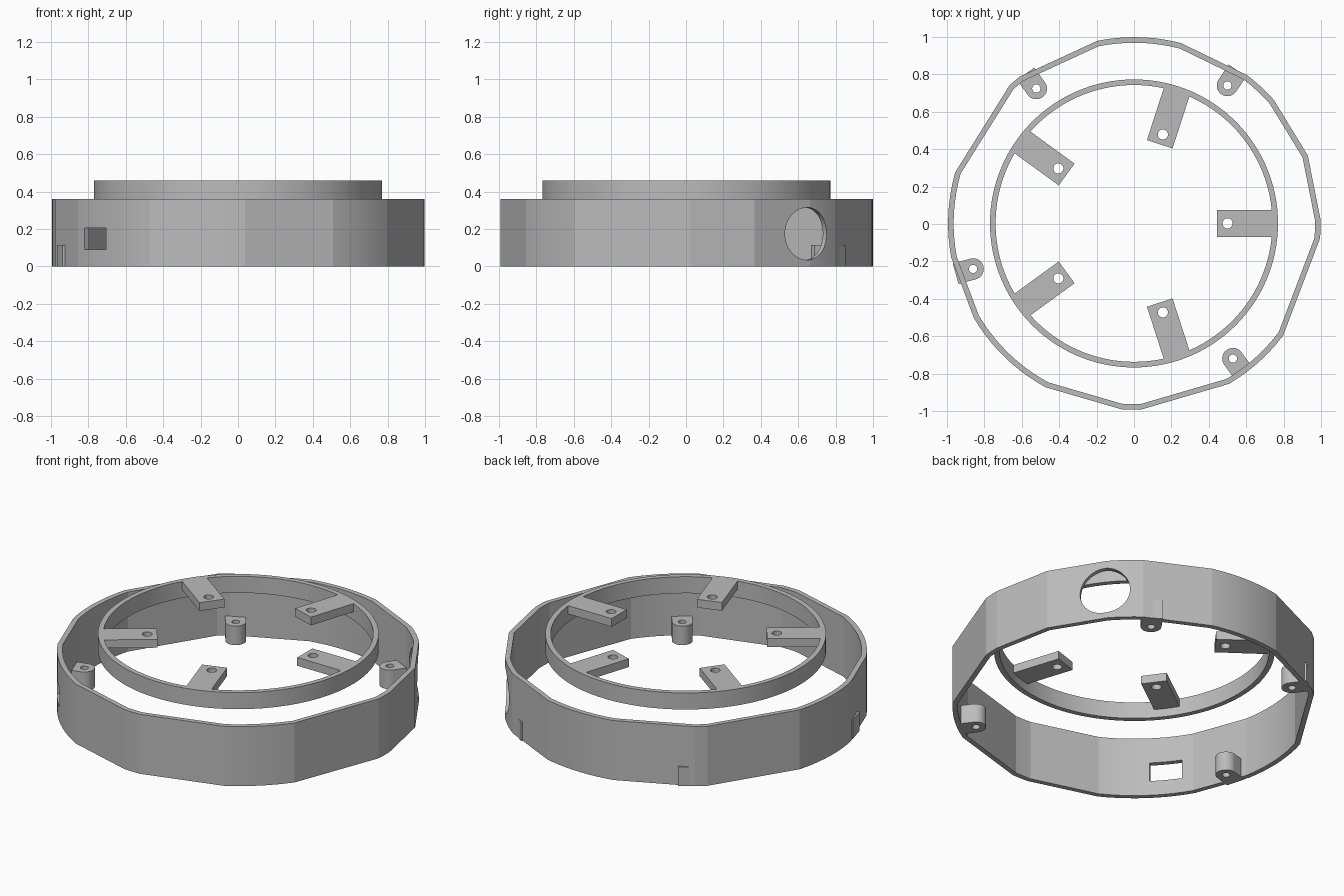
import bpy, bmesh
from math import sin, cos, radians, pi
from mathutils import Matrix, Vector

cube = bpy.data.objects.get("Cube")
if cube:
    bpy.data.objects.remove(cube, do_unlink=True)

grey = bpy.data.materials.new("plain_grey")
grey.use_nodes = True
colour = (0.5, 0.5, 0.5, 1)
grey.diffuse_color = colour
grey.node_tree.nodes["Principled BSDF"].inputs["Base Color"].default_value = colour


def arc(radius, start=0, end=360, step=3, centre=(0, 0)):
    """Points along an arc; a full turn leaves out the repeated last point."""
    count = max(1, round((end - start) / step))
    last = count if end - start < 360 else count - 1
    angles = [radians(start + (end - start) * i / count) for i in range(last + 1)]
    return [(centre[0] + radius * cos(a), centre[1] + radius * sin(a)) for a in angles]


def make_object(name, bm):
    bmesh.ops.recalc_face_normals(bm, faces=bm.faces)
    mesh = bpy.data.meshes.new(name)
    bm.to_mesh(mesh)
    bm.free()
    mesh.materials.append(grey)
    obj = bpy.data.objects.new(name, mesh)
    bpy.context.collection.objects.link(obj)
    return obj


def plate(name, loops, z0, z1, turn=0):
    """Extrude an outline (first loop) with holes (other loops) from z0 to z1."""
    bm = bmesh.new()
    spin = Matrix.Rotation(radians(turn), 3, 'Z')
    edges = []
    for loop in loops:
        verts = [bm.verts.new(spin @ Vector((x, y, z0))) for x, y in loop]
        edges += [bm.edges.new((v, verts[i - 1])) for i, v in enumerate(verts)]
    bmesh.ops.triangle_fill(bm, edges=edges, use_beauty=True, normal=(0, 0, 1))
    top = bmesh.ops.extrude_face_region(bm, geom=bm.faces[:])["geom"]
    bmesh.ops.translate(bm, vec=(0, 0, z1 - z0),
                        verts=[g for g in top if isinstance(g, bmesh.types.BMVert)])
    return make_object(name, bm)


def ring(name, outline, inner, z0, z1):
    """Hollow band between two outlines with matching points."""
    bm = bmesh.new()
    n = len(outline)
    rows = [[bm.verts.new((x, y, z)) for x, y in pts]
            for pts, z in ((outline, z0), (outline, z1), (inner, z1), (inner, z0))]
    for r in range(4):
        a, b = rows[r], rows[(r + 1) % 4]
        for i in range(n):
            bm.faces.new((a[i - 1], a[i], b[i], b[i - 1]))
    return make_object(name, bm)


def cut(target, cutter):
    mod = target.modifiers.new("opening", 'BOOLEAN')
    mod.operation, mod.solver, mod.object = 'DIFFERENCE', 'EXACT', cutter
    bpy.context.view_layer.objects.active = target
    bpy.ops.object.modifier_apply(modifier=mod.name)
    bpy.data.objects.remove(cutter, do_unlink=True)


# Outer wall: a circle flattened by chords between these arcs
arcs = [(-4.6, 1), (21.4, 21.4), (41.5, 52.8), (75.5, 101.5), (128, 132), (164, 190.5),
        (210.5, 241.6), (266, 272), (300.6, 323)]
outline = []
for start, end in arcs:
    points = arc(0.996, start, end, centre=(0.002, 0.003))
    outline += points if end > start else points[:1]
inner = [(x * 0.97, y * 0.97) for x, y in outline]
wall = ring("outer_wall", outline, inner, 0, 0.36)

# Round cable opening
bm = bmesh.new()
place = (Matrix.Rotation(radians(40.7), 4, 'Z') @ Matrix.Translation((1, 0, 0.175))
         @ Matrix.Rotation(pi / 2, 4, 'Y'))
bmesh.ops.create_cone(bm, cap_ends=True, segments=64, radius1=0.14, radius2=0.14,
                      depth=0.4, matrix=place)
cut(wall, make_object("round_cutter", bm))

# Rectangular socket opening
bm = bmesh.new()
place = (Matrix.Rotation(radians(219.5), 4, 'Z') @ Matrix.Translation((1, 0, 0.147))
         @ Matrix.Diagonal((0.4, 0.18, 0.115, 1)))
bmesh.ops.create_cube(bm, size=1, matrix=place)
cut(wall, make_object("socket_cutter", bm))
parts = [wall]

# Raised inner ring
parts.append(ring("inner_ring", arc(0.77, centre=(0, 0.003)),
                  arc(0.74, centre=(0, 0.003)), 0.36, 0.46))

# Five mounting tabs pointing to the middle
for i in range(5):
    tab = [(0.445, -0.072), (0.745, -0.072), (0.745, 0.072), (0.445, 0.072)]
    hole = arc(0.027, step=7.5, centre=(0.5, 0))
    obj = plate(f"mounting_tab_{i + 1}", [tab, hole], 0.41, 0.46, 72 * i)
    obj.location.y = 0.003
    parts.append(obj)

# Four screw lugs standing against the wall
for i, turn in enumerate((56, 125.8, 195.6, 306.3)):
    lug = arc(0.057, 90, 270, 7.5, (0.893, 0)) + [(0.99, -0.057), (0.99, 0.057)]
    hole = arc(0.022, step=7.5, centre=(0.893, 0))
    parts.append(plate(f"screw_lug_{i + 1}", [lug, hole], 0, 0.115, turn))

# Smooth curves, crisp edges
bpy.ops.object.select_all(action='DESELECT')
for obj in parts:
    obj.select_set(True)
bpy.context.view_layer.objects.active = wall
bpy.ops.object.shade_smooth_by_angle(angle=radians(9))
